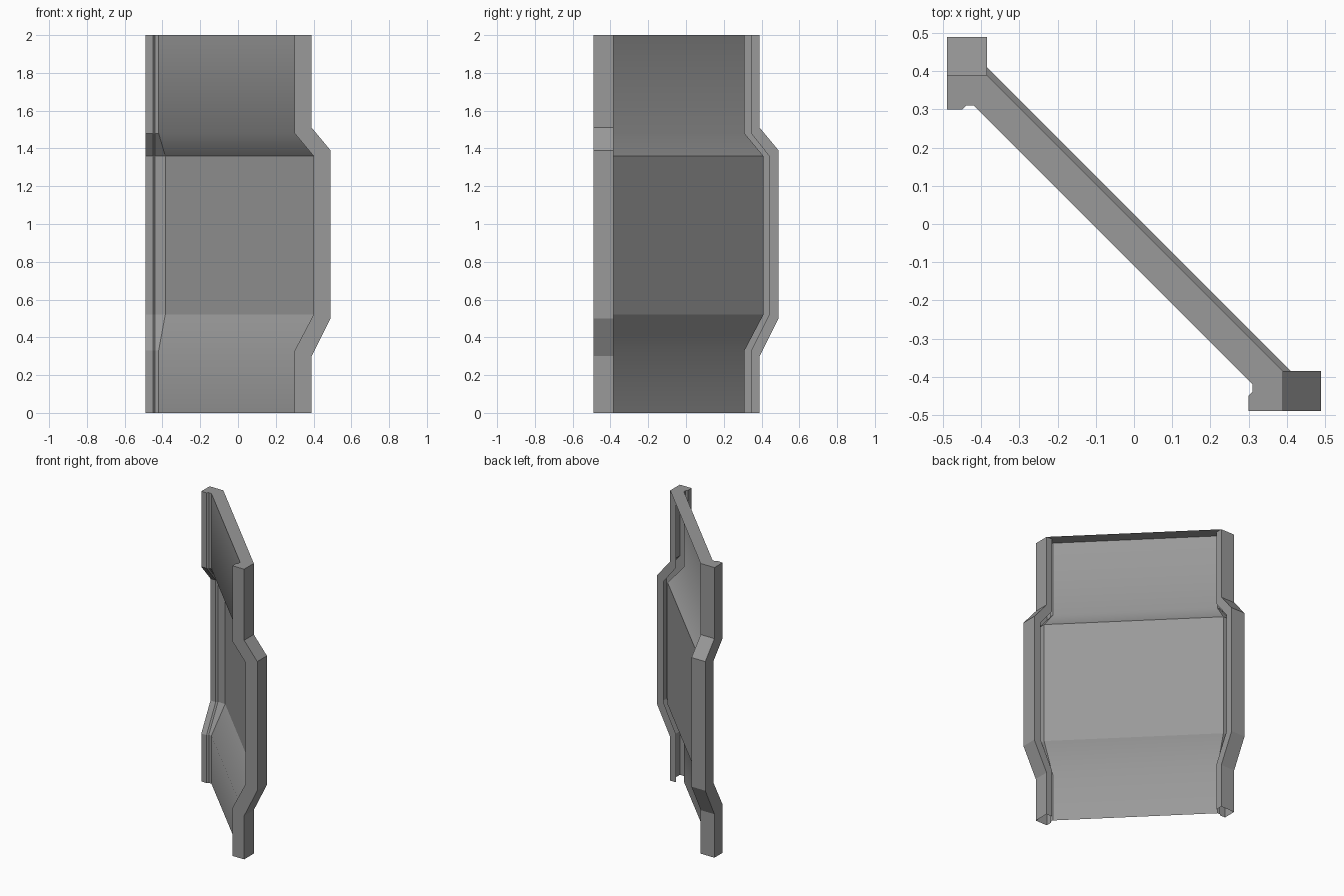
import bpy
import bmesh

cube = bpy.data.objects.get("Cube")
if cube:
    bpy.data.objects.remove(cube, do_unlink=True)

grey = bpy.data.materials.new("plain grey")
grey.use_nodes = True
colour = (0.32, 0.32, 0.32, 1)
grey.diffuse_color = colour
grey.node_tree.nodes["Principled BSDF"].inputs["Base Color"].default_value = colour

# Bend heights for the front skin and for the outer back corners
FRONT_Z = (0, 0.33, 0.52, 1.36, 1.48, 2)
BACK_Z = (0, 0.30, 0.50, 1.39, 1.51, 2)

# Post cross-section: position at the ends, position in the bulge, bend heights
POST = [
    ((-0.385, 0.345), (-0.385, 0.44), FRONT_Z),
    ((-0.385, 0.39), (-0.385, 0.49), BACK_Z),
    ((-0.49, 0.39), (-0.49, 0.49), BACK_Z),
    ((-0.49, 0.30), (-0.49, 0.40), FRONT_Z),
    ((-0.45, 0.30), (-0.45, 0.40), FRONT_Z),
    ((-0.44, 0.31), (-0.44, 0.41), FRONT_Z),
    ((-0.42, 0.31), (-0.385, 0.41), FRONT_Z),
]


def swap(section):
    """Mirror a section across the diagonal, keeping the winding order."""
    return [(a[::-1], b[::-1], z) for a, b, z in reversed(section)]


def finish(name, bm):
    mesh = bpy.data.meshes.new(name)
    bm.to_mesh(mesh)
    bm.free()
    mesh.materials.append(grey)
    obj = bpy.data.objects.new(name, mesh)
    bpy.context.collection.objects.link(obj)


def sheet(name, section, soft_bends=False):
    """Sweep a section up through the bend heights."""
    bm = bmesh.new()
    columns = []
    for end, bulge, heights in section:
        columns.append([bm.verts.new((*(bulge if i in (2, 3) else end), z))
                        for i, z in enumerate(heights)])
    for a, b in zip(columns, columns[1:]):
        for i in range(len(FRONT_Z) - 1):
            bm.faces.new((a[i], b[i], b[i + 1], a[i + 1])).smooth = soft_bends
    # The outer bends blend softly, the bulge bends stay crisp
    for edge in bm.edges:
        levels = {round(v.co.z, 2) for v in edge.verts}
        edge.smooth = levels in ({FRONT_Z[1]}, {FRONT_Z[4]})
    finish(name, bm)


# Posts and the diagonal panel between them
right_section = swap(POST)
sheet("right_post", POST)
sheet("left_post", right_section)
sheet("panel", [POST[-1], right_section[0]], soft_bends=True)

# Flat cap closing the top
bm = bmesh.new()
outline = POST[1:] + right_section[:-1]
bm.faces.new([bm.verts.new((*end, FRONT_Z[-1])) for end, _, _ in outline])
bm.normal_update()
finish("top_cap", bm)
